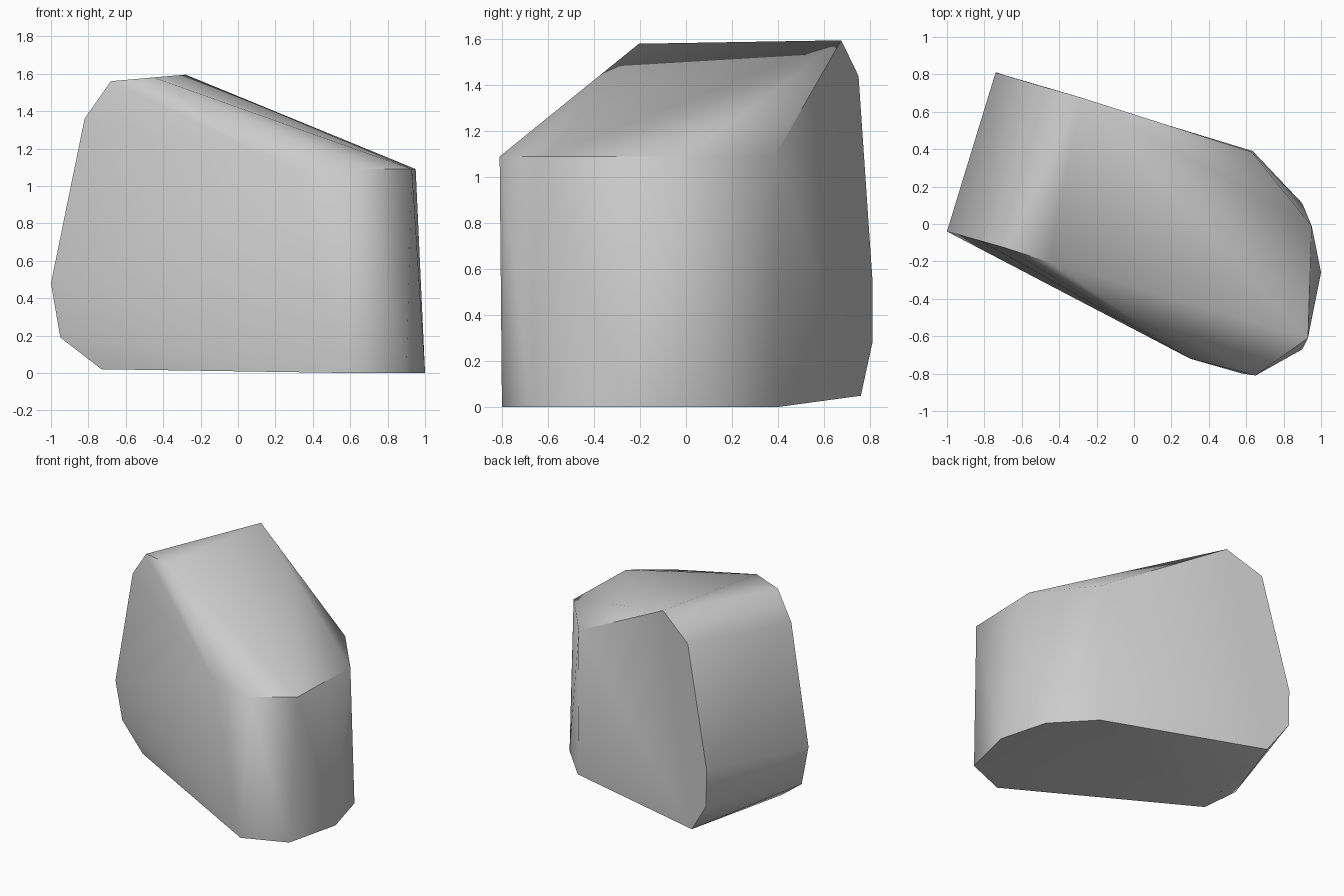
import bpy
import bmesh
from math import radians

default_cube = bpy.data.objects.get("Cube")
if default_cube:
    bpy.data.objects.remove(default_cube, do_unlink=True)


def make_material(name, colour):
    material = bpy.data.materials.new(name)
    material.use_nodes = True
    material.diffuse_color = colour
    for node in material.node_tree.nodes:
        if node.type == "BSDF_PRINCIPLED":
            node.inputs["Base Color"].default_value = colour
    return material


def at_height(outline, z):
    """Lift a flat outline to one height."""
    return [(x, y, z) for x, y in outline]


def make_stone(name, corners, material):
    """Wrap a faceted convex stone around its corner points."""
    bm = bmesh.new()
    for corner in corners:
        bm.verts.new(corner)
    hull = bmesh.ops.convex_hull(bm, input=bm.verts[:])
    loose = {v for v in hull["geom_interior"] + hull["geom_unused"]
             if isinstance(v, bmesh.types.BMVert)}
    bmesh.ops.delete(bm, geom=list(loose), context="VERTS")
    # Merge triangles that lie in the same facet
    bmesh.ops.dissolve_limit(bm, angle_limit=radians(1.5),
                             verts=bm.verts[:], edges=bm.edges[:])
    bmesh.ops.recalc_face_normals(bm, faces=bm.faces[:])
    mesh = bpy.data.meshes.new(name)
    bm.to_mesh(mesh)
    bm.free()
    mesh.materials.append(material)
    stone = bpy.data.objects.new(name, mesh)
    bpy.context.collection.objects.link(stone)
    bpy.ops.object.select_all(action="DESELECT")
    stone.select_set(True)
    bpy.context.view_layer.objects.active = stone
    bpy.ops.object.shade_smooth_by_angle(angle=radians(45))
    return stone


# Footprint of the rounded end, on the ground
base_outline = [(0.58, -0.80), (0.90, -0.67), (1.0, -0.26),
                (0.90, 0.11), (0.635, 0.39)]

# Shoulder of the rounded end, where the sloping top begins
shoulder_outline = [(0.30, -0.72), (0.65, -0.81), (0.93, -0.61),
                    (0.95, -0.01), (0.63, 0.385)]

# Chamfered profile of the tall end, front side from top to bottom
front_profile = [(-0.45, -0.205, 1.58), (-0.68, -0.13, 1.56),
                 (-0.82, -0.09, 1.36), (-1.0, -0.04, 0.48),
                 (-0.95, -0.03, 0.19), (-0.73, -0.10, 0.02)]

# Chamfered profile of the tall end, back side from top to bottom
back_profile = [(-0.28, 0.675, 1.595), (-0.54, 0.75, 1.44),
                (-0.74, 0.81, 0.56), (-0.735, 0.81, 0.28),
                (-0.58, 0.76, 0.05)]

stone_grey = make_material("stone grey", (0.6, 0.6, 0.6, 1.0))
make_stone("rock",
           at_height(base_outline, 0.0) + at_height(shoulder_outline, 1.09)
           + front_profile + back_profile,
           stone_grey)
